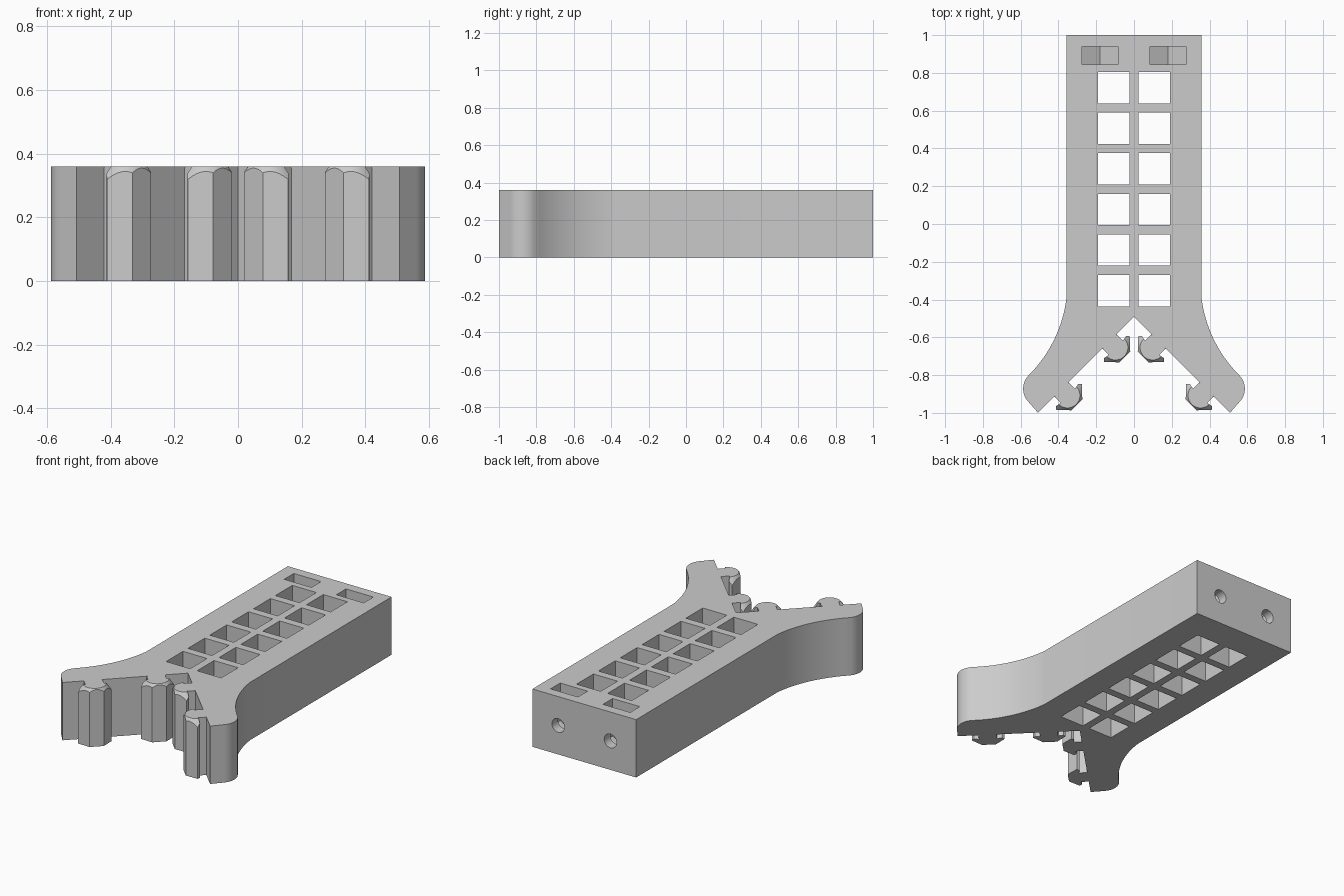
import bpy, bmesh
from math import sin, cos, radians, sqrt
from mathutils import Vector

H = 0.36          # thickness
HALF = 0.357      # half width of the shaft
APEX = -0.492     # inner corner of the fork

cube = bpy.data.objects.get("Cube")
if cube:
    bpy.data.objects.remove(cube, do_unlink=True)

grey = bpy.data.materials.new("plain grey")
grey.use_nodes = True
grey.diffuse_color = (0.6, 0.6, 0.6, 1)
grey.node_tree.nodes["Principled BSDF"].inputs["Base Color"].default_value = (0.6, 0.6, 0.6, 1)


def finish(bm, name):
    bmesh.ops.recalc_face_normals(bm, faces=bm.faces)
    mesh = bpy.data.meshes.new(name)
    bm.to_mesh(mesh)
    bm.free()
    mesh.materials.append(grey)
    ob = bpy.data.objects.new(name, mesh)
    bpy.context.collection.objects.link(ob)
    return ob


def prism(name, points, offset):
    """Extrude a closed loop of 3D points along an offset."""
    bm = bmesh.new()
    face = bm.faces.new([bm.verts.new(p) for p in points])
    ext = bmesh.ops.extrude_face_region(bm, geom=[face])
    bmesh.ops.translate(bm, vec=offset, verts=[v for v in ext["geom"] if isinstance(v, bmesh.types.BMVert)])
    return finish(bm, name)


def boolean(ob, other, operation):
    mod = ob.modifiers.new(operation, "BOOLEAN")
    mod.object, mod.operation, mod.solver = other, operation, "EXACT"
    bpy.context.view_layer.objects.active = ob
    bpy.ops.object.modifier_apply(modifier=mod.name)
    bpy.data.objects.remove(other, do_unlink=True)


def arc(cx, cy, r, start, end, n):
    steps = [radians(start + (end - start) * i / n) for i in range(n + 1)]
    return [(cx + r * cos(a), cy + r * sin(a)) for a in steps]


# Forked body: straight shaft, concave flare, rounded tip, 45 degree inner edge
side = [(HALF, 1)]
side += arc(1.053, -0.305, 0.701, 187, 225, 20)
side += arc(0.487, -0.872, 0.1, 45, -45, 12)
side += [(0.508, -1)]
outline = side + [(0, APEX)] + [(-x, y) for x, y in reversed(side)]
body = prism("forked_body", [(x, y, 0) for x, y in outline], (0, 0, H))

# Two columns of square windows
for s in (-1, 1):
    for row in range(6):
        x, y, h = s * 0.107, 0.722 - row * 0.215, 0.083
        square = [(x - h, y - h, -0.1), (x + h, y - h, -0.1), (x + h, y + h, -0.1), (x - h, y + h, -0.1)]
        boolean(body, prism("window_cutter", square, (0, 0, 0.6)), "DIFFERENCE")

# Nut pockets with a V floor, and the screw holes that enter them from the back
for s in (-1, 1):
    x, w = s * 0.18, 0.094
    pocket = [(x - w, 0.845, 0.5), (x - w, 0.845, 0.126), (x, 0.845, 0.072),
              (x + w, 0.845, 0.126), (x + w, 0.845, 0.5)]
    boolean(body, prism("pocket_cutter", pocket, (0, 0.095, 0)), "DIFFERENCE")
    circle = [(px, 0.9, pz) for px, pz in arc(x, H / 2, 0.043, 0, 345, 23)]
    boolean(body, prism("screw_hole_cutter", circle, (0, 0.2, 0)), "DIFFERENCE")

# Slot connectors: necked T profile with a cone chamfer at the top
half_profile = [(0.053, -0.03), (0.053, 0.048), (0.083, 0.042), (0.096, 0.057), (0.041, 0.115)]
profile = half_profile + [(-u, v) for u, v in reversed(half_profile)]
for s in (-1, 1):
    along = Vector((s, -1, 0)) / sqrt(2)
    out = Vector((-s, -1, 0)) / sqrt(2)
    for dist in (0.184, 0.543):
        base = Vector((0, APEX, 0)) + along * dist
        rail = prism("slot_connector", [base + along * u + out * v for u, v in profile], (0, 0, H))
        bm = bmesh.new()
        bmesh.ops.create_cone(bm, cap_ends=True, segments=48, radius1=0.351, radius2=0.051, depth=0.4)
        bmesh.ops.translate(bm, vec=base + out * 0.045 + Vector((0, 0, 0.18)), verts=bm.verts)
        boolean(rail, finish(bm, "chamfer_cone"), "INTERSECT")
        boolean(body, rail, "UNION")

# Smooth the curved walls, keep the edges crisp
bpy.ops.object.select_all(action="DESELECT")
body.select_set(True)
bpy.context.view_layer.objects.active = body
bpy.ops.object.shade_smooth_by_angle(angle=radians(25))
